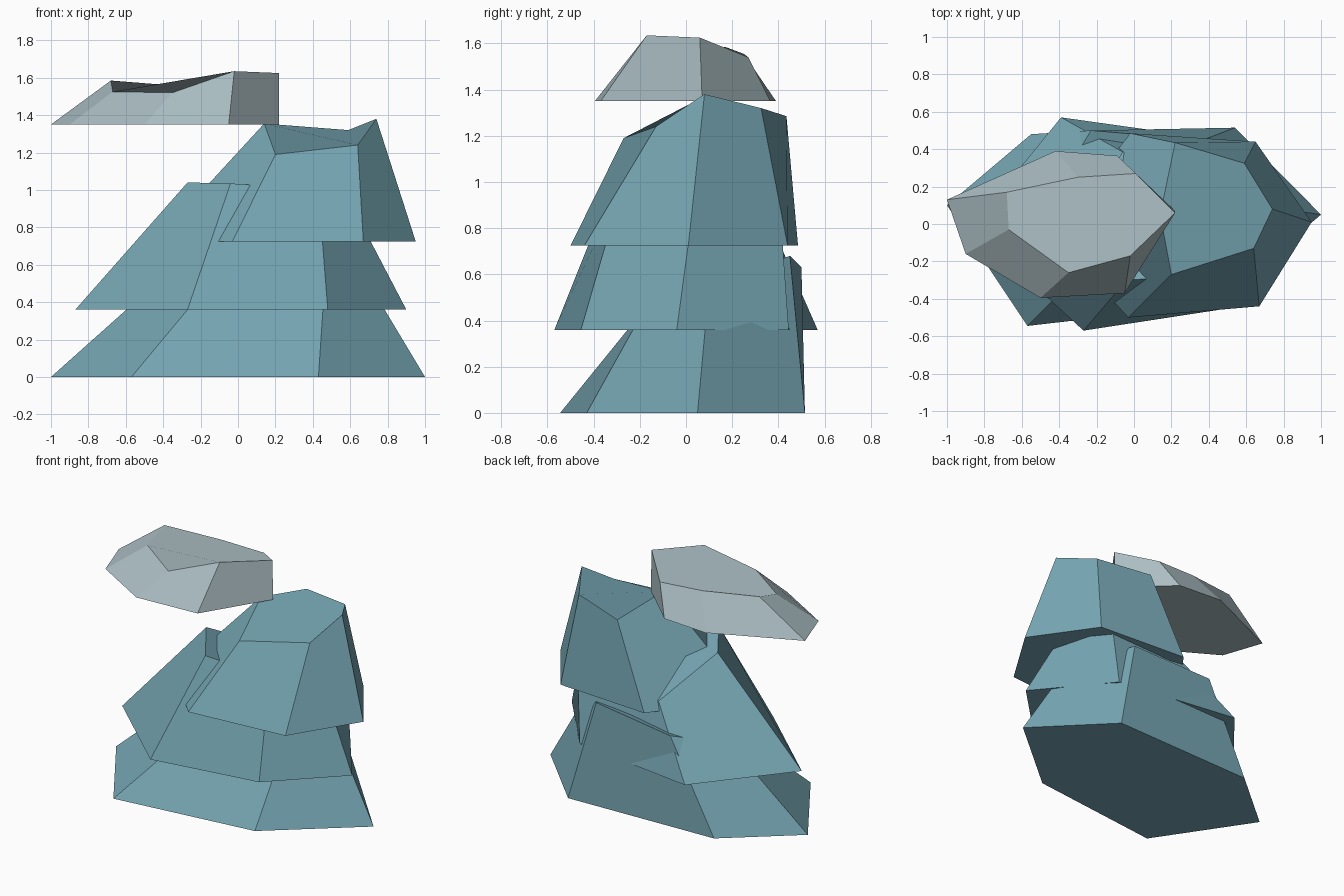
import bpy


def material(name, colour):
    m = bpy.data.materials.new(name)
    m.diffuse_color = (*colour, 1)
    return m


teal = material("teal", (0.18, 0.38, 0.45))
pale_grey = material("pale grey", (0.41, 0.515, 0.55))


def rock(name, mat, base_z, corners):
    """Faceted block: each corner is base (x, y) and crown (x, y, z), anticlockwise."""
    n = len(corners)
    verts = [(c[0], c[1], base_z) for c in corners] + [c[2:] for c in corners]
    faces = [tuple(reversed(range(n))), tuple(range(n, 2 * n))]
    faces += [(i, (i + 1) % n, n + (i + 1) % n, n + i) for i in range(n)]
    mesh = bpy.data.meshes.new(name)
    mesh.from_pydata(verts, [], faces)
    mesh.materials.append(mat)
    mesh.update()
    obj = bpy.data.objects.new(name, mesh)
    bpy.context.collection.objects.link(obj)
    return obj


# Wide bottom tier
rock("lower_tier", teal, 0.0, [
    (-0.57, -0.545, -0.195, -0.17, 0.45),
    (0.43, -0.43, 0.46, -0.18, 0.45),
    (1.0, 0.05, 0.67, 0.10, 0.55),
    (0.54, 0.515, 0.37, 0.45, 0.68),
    (-0.55, 0.48, -0.23, 0.50, 0.63),
    (-1.0, 0.10, -0.44, 0.15, 0.50)])

# Middle tier, its left shoulder left exposed
rock("middle_tier", teal, 0.36, [
    (-0.27, -0.57, -0.04, -0.30, 1.035),
    (0.48, -0.455, 0.43, -0.27, 1.0),
    (0.90, -0.04, 0.55, 0.05, 1.03),
    (0.50, 0.445, 0.54, 0.41, 0.85),
    (-0.39, 0.57, -0.06, 0.385, 0.78),
    (-0.87, -0.02, -0.27, 0.04, 1.04)])

# Upper tier, set to the right
rock("upper_tier", teal, 0.725, [
    (-0.03, -0.50, 0.20, -0.27, 1.19),
    (0.67, -0.44, 0.64, -0.13, 1.24),
    (0.95, 0.01, 0.74, 0.08, 1.38),
    (0.65, 0.44, 0.59, 0.325, 1.32),
    (-0.02, 0.485, 0.22, 0.435, 1.285),
    (-0.44, -0.06, 0.14, 0.05, 1.355)])

# Flat cap floating at the upper left
rock("floating_cap", pale_grey, 1.35, [
    (-1.0, 0.13, -0.68, 0.17, 1.585),
    (-0.90, -0.16, -0.67, -0.03, 1.525),
    (-0.50, -0.395, -0.35, -0.26, 1.52),
    (-0.05, -0.37, -0.02, -0.17, 1.635),
    (0.22, 0.07, 0.22, 0.06, 1.625),
    (-0.09, 0.365, 0.01, 0.27, 1.54),
    (-0.42, 0.39, -0.30, 0.25, 1.555)])
